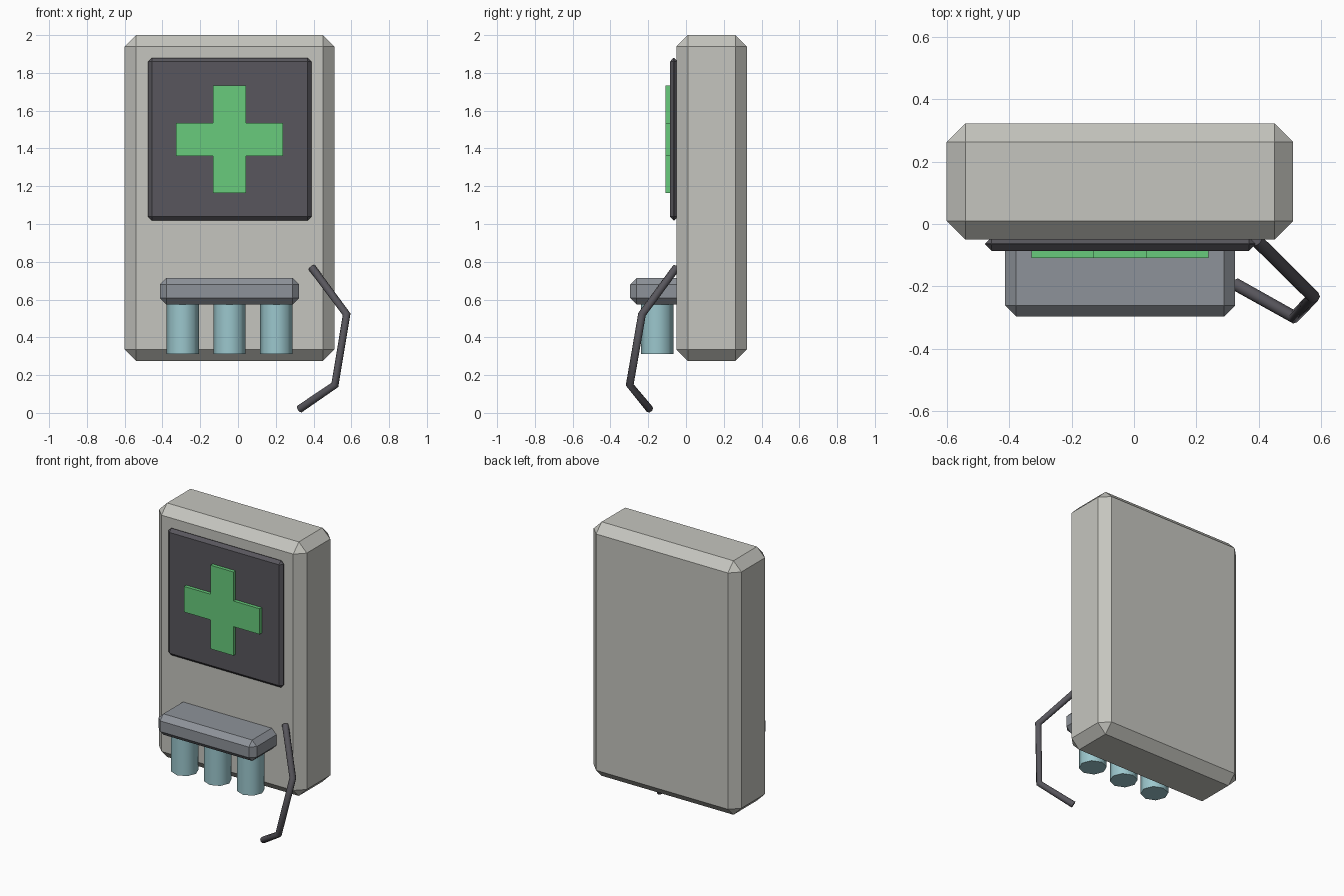
import bpy
import bmesh
import math
from mathutils import Vector

if "Cube" in bpy.data.objects:
    bpy.data.objects.remove(bpy.data.objects["Cube"])


def material(name, rgb):
    m = bpy.data.materials.new(name)
    m.diffuse_color = (*rgb, 1.0)
    m.use_nodes = True
    m.node_tree.nodes["Principled BSDF"].inputs["Base Color"].default_value = m.diffuse_color
    return m


BODY = material("warm_grey", (0.56, 0.56, 0.52))
DARK = material("dark_grey", (0.098, 0.094, 0.109))
GREEN = material("green", (0.138, 0.60, 0.20))
SHELF = material("blue_grey", (0.27, 0.29, 0.32))
GLASS = material("pale_teal", (0.33, 0.57, 0.61))


def finish(name, bm, mat):
    bmesh.ops.recalc_face_normals(bm, faces=bm.faces[:])
    me = bpy.data.meshes.new(name)
    bm.to_mesh(me)
    bm.free()
    me.materials.append(mat)
    ob = bpy.data.objects.new(name, me)
    bpy.context.collection.objects.link(ob)
    return ob


def smooth(ob, degrees=55):
    bpy.ops.object.select_all(action='DESELECT')
    ob.select_set(True)
    bpy.context.view_layer.objects.active = ob
    bpy.ops.object.shade_smooth_by_angle(angle=math.radians(degrees))


def chamfer_box(name, lo, hi, bevel, mat):
    """Box between two corners with single-cut chamfers on every edge."""
    lo, hi = Vector(lo), Vector(hi)
    bm = bmesh.new()
    bmesh.ops.create_cube(bm, size=1)
    bmesh.ops.scale(bm, vec=hi - lo, verts=bm.verts)
    bmesh.ops.translate(bm, vec=(lo + hi) / 2, verts=bm.verts)
    bmesh.ops.bevel(bm, geom=bm.edges[:], offset=bevel, offset_type='OFFSET',
                    segments=1, profile=0.5, affect='EDGES')
    return finish(name, bm, mat)


# Wall cabinet, dark screen and dispenser shelf
chamfer_box("cabinet", (-0.60, -0.05, 0.275), (0.51, 0.322, 2.0), 0.06, BODY)
chamfer_box("screen", (-0.477, -0.086, 1.018), (0.389, -0.042, 1.88), 0.021, DARK)
chamfer_box("shelf", (-0.413, -0.296, 0.573), (0.324, 0.0, 0.715), 0.035, SHELF)

# Green cross: one outline, extruded
cx, cz, arm, half = -0.045, 1.448, 0.284, 0.087
quarter = [(arm, -half), (arm, half), (half, half)]
outline = []
for k in range(4):
    c, s = round(math.cos(k * math.pi / 2)), round(math.sin(k * math.pi / 2))
    outline += [(c * x - s * z, s * x + c * z) for x, z in quarter]
bm = bmesh.new()
face = bm.faces.new([bm.verts.new((cx + x, -0.109, cz + z)) for x, z in outline])
ext = bmesh.ops.extrude_face_region(bm, geom=[face])
bmesh.ops.translate(bm, vec=(0, 0.035, 0),
                    verts=[v for v in ext["geom"] if isinstance(v, bmesh.types.BMVert)])
if not any(all(abs(v.co.y + 0.109) < 1e-5 for v in f.verts) for f in bm.faces):
    bm.faces.new([v for v in bm.verts if abs(v.co.y + 0.109) < 1e-5])
finish("cross", bm, GREEN)

# Three hanging canisters
for i in range(3):
    bm = bmesh.new()
    bmesh.ops.create_cone(bm, cap_ends=True, segments=8, radius1=0.086,
                          radius2=0.086, depth=0.298)
    bmesh.ops.translate(bm, vec=(-0.045 + (i - 1) * 0.248, -0.153, 0.461), verts=bm.verts)
    smooth(finish(f"canister_{i + 1}", bm, GLASS))

# Dangling cable
path = [(0.392, -0.052, 0.768), (0.575, -0.233, 0.522),
        (0.513, -0.298, 0.148), (0.325, -0.193, 0.02)]
cu = bpy.data.curves.new("cable", 'CURVE')
cu.dimensions = '3D'
cu.bevel_depth = 0.021
cu.bevel_resolution = 2
cu.use_fill_caps = True
sp = cu.splines.new('POLY')
sp.points.add(len(path) - 1)
for p, co in zip(sp.points, path):
    p.co = (*co, 1)
cu.materials.append(DARK)
cable = bpy.data.objects.new("cable", cu)
bpy.context.collection.objects.link(cable)
bpy.ops.object.select_all(action='DESELECT')
cable.select_set(True)
bpy.context.view_layer.objects.active = cable
bpy.ops.object.convert(target='MESH')
smooth(bpy.context.view_layer.objects.active)
